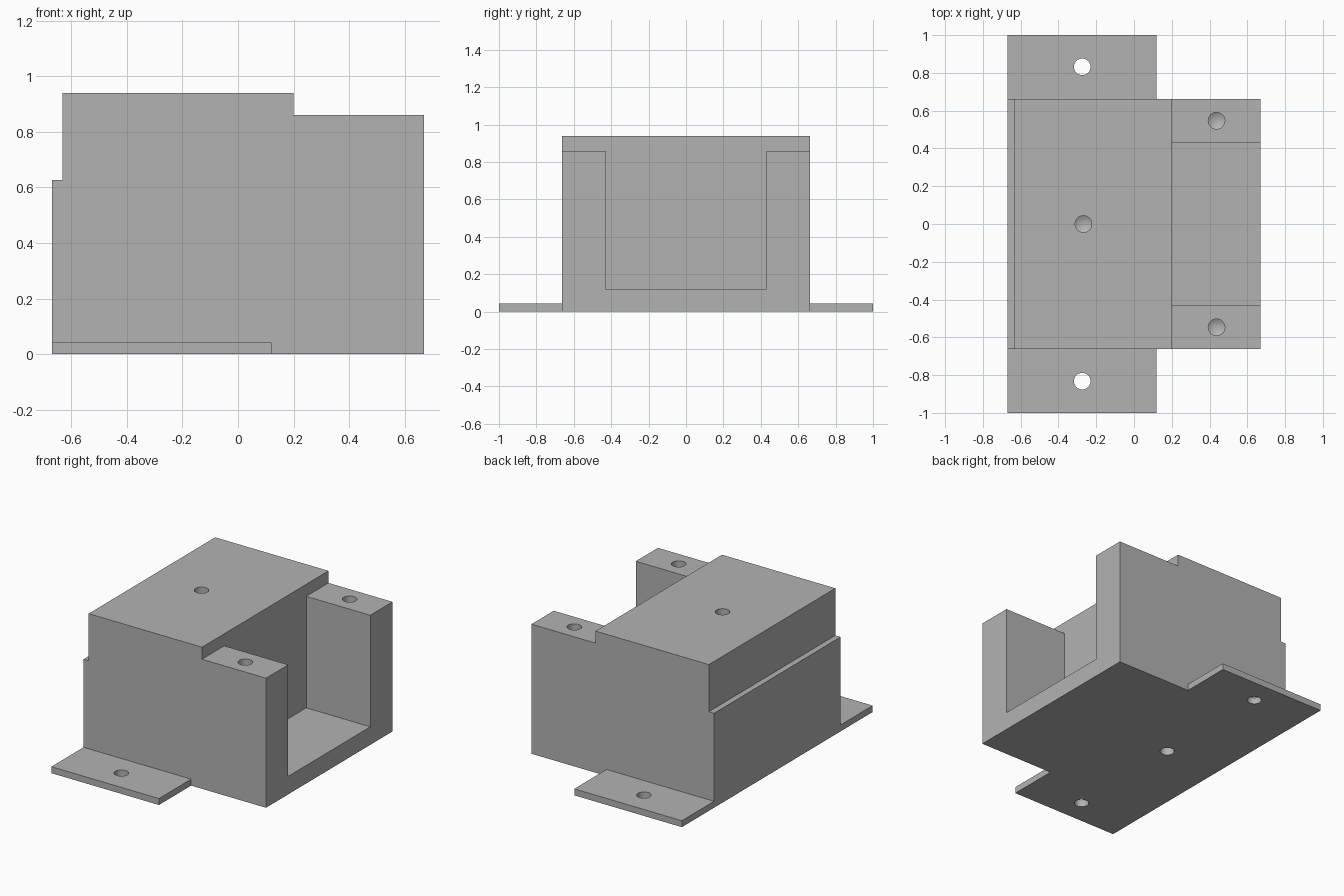
import bpy
import bmesh
from mathutils import Vector

cube = bpy.data.objects.get("Cube")
if cube:
    bpy.data.objects.remove(cube, do_unlink=True)

# Main sizes
BACK, FRONT, STEP = -0.67, 0.67, 0.20
HALF_WIDTH, SLOT_HALF = 0.663, 0.43
WALL_TOP, BLOCK_TOP = 0.86, 0.94
HOLE_RADIUS, HOLE_DEPTH = 0.044, 0.25

grey = bpy.data.materials.new("plain_grey")
grey.use_nodes = True
colour = (0.45, 0.45, 0.45, 1)
grey.diffuse_color = colour
grey.node_tree.nodes["Principled BSDF"].inputs["Base Color"].default_value = colour


def finish(name, bm):
    bmesh.ops.recalc_face_normals(bm, faces=bm.faces)
    mesh = bpy.data.meshes.new(name)
    bm.to_mesh(mesh)
    bm.free()
    mesh.materials.append(grey)
    obj = bpy.data.objects.new(name, mesh)
    bpy.context.collection.objects.link(obj)
    return obj


def prism(name, outline, direction):
    """Extrude a closed outline along a direction."""
    bm = bmesh.new()
    face = bm.faces.new([bm.verts.new(p) for p in outline])
    out = bmesh.ops.extrude_face_region(bm, geom=[face], use_keep_orig=True)
    moved = [v for v in out["geom"] if isinstance(v, bmesh.types.BMVert)]
    bmesh.ops.translate(bm, verts=moved, vec=Vector(direction))
    return finish(name, bm)


def box(name, x0, x1, y0, y1, z0, z1):
    outline = [(x0, y0, z0), (x1, y0, z0), (x1, y1, z0), (x0, y1, z0)]
    return prism(name, outline, (0, 0, z1 - z0))


def drill(name, x, y, z, down=True):
    """Pointed drill bit that enters the surface at height z."""
    s = -1 if down else 1
    tip = HOLE_RADIUS * 0.6
    bm = bmesh.new()
    rings = bmesh.ops.create_circle(bm, cap_ends=True, radius=HOLE_RADIUS, segments=32)
    bmesh.ops.translate(bm, verts=rings["verts"], vec=(x, y, z - s * 0.05))
    out = bmesh.ops.extrude_face_region(bm, geom=list(bm.faces), use_keep_orig=True)
    end = [v for v in out["geom"] if isinstance(v, bmesh.types.BMVert)]
    end_face = [f for f in out["geom"] if isinstance(f, bmesh.types.BMFace)]
    bmesh.ops.translate(bm, verts=end, vec=(0, 0, s * (HOLE_DEPTH + 0.05)))
    poked = bmesh.ops.poke(bm, faces=end_face)
    bmesh.ops.translate(bm, verts=poked["verts"], vec=(0, 0, s * tip))
    return finish(name, bm)


def combine(target, tool, operation):
    """Apply a boolean and discard the tool."""
    tool.hide_render = True
    mod = target.modifiers.new(tool.name, "BOOLEAN")
    mod.operation, mod.solver, mod.object = operation, "EXACT", tool
    bpy.context.view_layer.objects.active = target
    bpy.ops.object.modifier_apply(modifier=mod.name)
    bpy.data.objects.remove(tool, do_unlink=True)


# Stepped body
profile = [(BACK, 0), (FRONT, 0), (FRONT, WALL_TOP), (STEP, WALL_TOP),
           (STEP, BLOCK_TOP), (-0.632, BLOCK_TOP), (-0.632, 0.627), (BACK, 0.627)]
housing = prism("housing", [(x, -HALF_WIDTH, z) for x, z in profile],
                (0, 2 * HALF_WIDTH, 0))

# Open slot between the two side walls
combine(housing, box("slot", STEP, 1, -SLOT_HALF, SLOT_HALF, 0.12, 1.2), "DIFFERENCE")

# Mounting flanges
combine(housing, box("flange", BACK, 0.12, -1, 1, 0, 0.043), "UNION")

# Holes in both flanges and both walls
for side in (-1, 1):
    combine(housing, drill("flange_hole", -0.274, side * 0.832, 0.043), "DIFFERENCE")
    combine(housing, drill("wall_hole", 0.437, side * 0.547, WALL_TOP), "DIFFERENCE")

# Blind holes in the centre of the top and the underside
combine(housing, drill("top_hole", -0.268, 0, BLOCK_TOP), "DIFFERENCE")
combine(housing, drill("bottom_hole", -0.268, 0, 0, down=False), "DIFFERENCE")

housing.select_set(True)
bpy.context.view_layer.objects.active = housing
bpy.ops.object.shade_smooth_by_angle()
